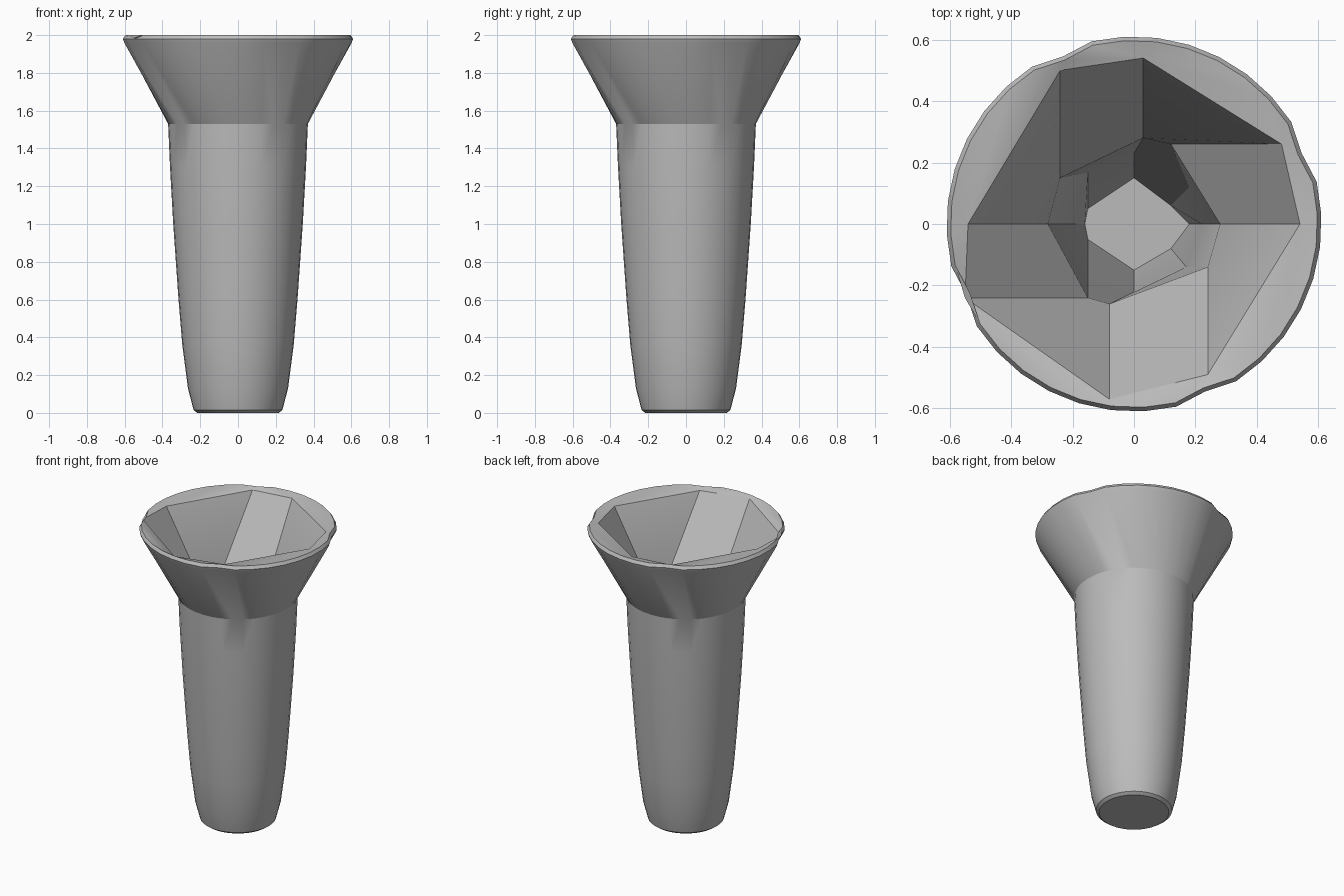
import bpy, bmesh
from math import radians, cos, sin

old = bpy.data.objects.get("Cube")
if old:
    bpy.data.objects.remove(old)

grey = bpy.data.materials.new("plain grey")
grey.use_nodes = True
grey.diffuse_color = (0.5, 0.5, 0.5, 1)
grey.node_tree.nodes["Principled BSDF"].inputs["Base Color"].default_value = (0.5, 0.5, 0.5, 1)

SEGMENTS = 36
bm = bmesh.new()


def round_ring(radius, z, start, notch=0.0):
    """Circle of vertices, pulled in at four evenly spaced seams."""
    ring = []
    for i in range(SEGMENTS):
        r = radius - (notch if i % (SEGMENTS // 4) == 0 else 0)
        a = radians(start + i * 360 / SEGMENTS)
        ring.append(bm.verts.new((r * cos(a), r * sin(a), z)))
    return ring


def point_ring(points, z):
    return [bm.verts.new((x, y, z)) for x, y in points]


def loft(rings):
    for a, b in zip(rings, rings[1:]):
        n = len(a)
        for i in range(n):
            j = (i + 1) % n
            bm.faces.new((a[i], a[j], b[j], b[i]))


# Outer wall: rounded foot, tapering body, flared mouth with slanting seams
body = [(0.215, 0), (0.235, 0.015), (0.265, 0.13), (0.295, 0.36), (0.315, 0.6),
        (0.343, 1.0), (0.36, 1.3), (0.37, 1.53)]
outer = [round_ring(r, z, -50) for r, z in body]
outer += [round_ring(0.603, 1.96, -67, 0.018),
          round_ring(0.61, 1.98, -67, 0.018),
          round_ring(0.597, 2.0, -67, 0.018)]
loft(outer)
bm.faces.new(outer[0])

# Faceted cavity: angular mouth, throat, narrowing shaft and floor
mouth = [(0.54, 0), (0.48, 0.26), (0.03, 0.54), (-0.24, 0.5),
         (-0.54, 0), (-0.55, -0.24), (-0.08, -0.57), (0.24, -0.49)]
throat = [(0.28, 0), (0.12, 0.26), (0.03, 0.28), (-0.24, 0.15),
          (-0.28, 0), (-0.15, -0.24), (-0.08, -0.26), (0.24, -0.14)]
shaft = [(0.22, 0), (0.18, 0.12), (0, 0.23), (-0.15, 0.17),
         (-0.2, 0), (-0.15, -0.15), (0, -0.22), (0.17, -0.14)]
floor = [(0.18, 0), (0.12, 0.06), (0, 0.15), (-0.15, 0.05),
         (-0.16, 0), (-0.15, -0.05), (0, -0.15), (0.12, -0.08)]
inner = [point_ring(mouth, 1.985), point_ring(throat, 1.53),
         point_ring(shaft, 0.6), point_ring(floor, 0.13)]
loft(inner)
bm.faces.new(inner[-1])

# Flat lip joining the round edge to the angular mouth
edges = [bm.edges.get((ring[i], ring[(i + 1) % len(ring)]))
         for ring in (outer[-1], inner[0]) for i in range(len(ring))]
bmesh.ops.bridge_loops(bm, edges=edges)
bmesh.ops.recalc_face_normals(bm, faces=bm.faces)

mesh = bpy.data.meshes.new("flared_cup")
bm.to_mesh(mesh)
bm.free()
mesh.materials.append(grey)
cup = bpy.data.objects.new("flared_cup", mesh)
bpy.context.collection.objects.link(cup)

bpy.ops.object.select_all(action="DESELECT")
cup.select_set(True)
bpy.context.view_layer.objects.active = cup
bpy.ops.object.shade_smooth_by_angle(angle=radians(25))
